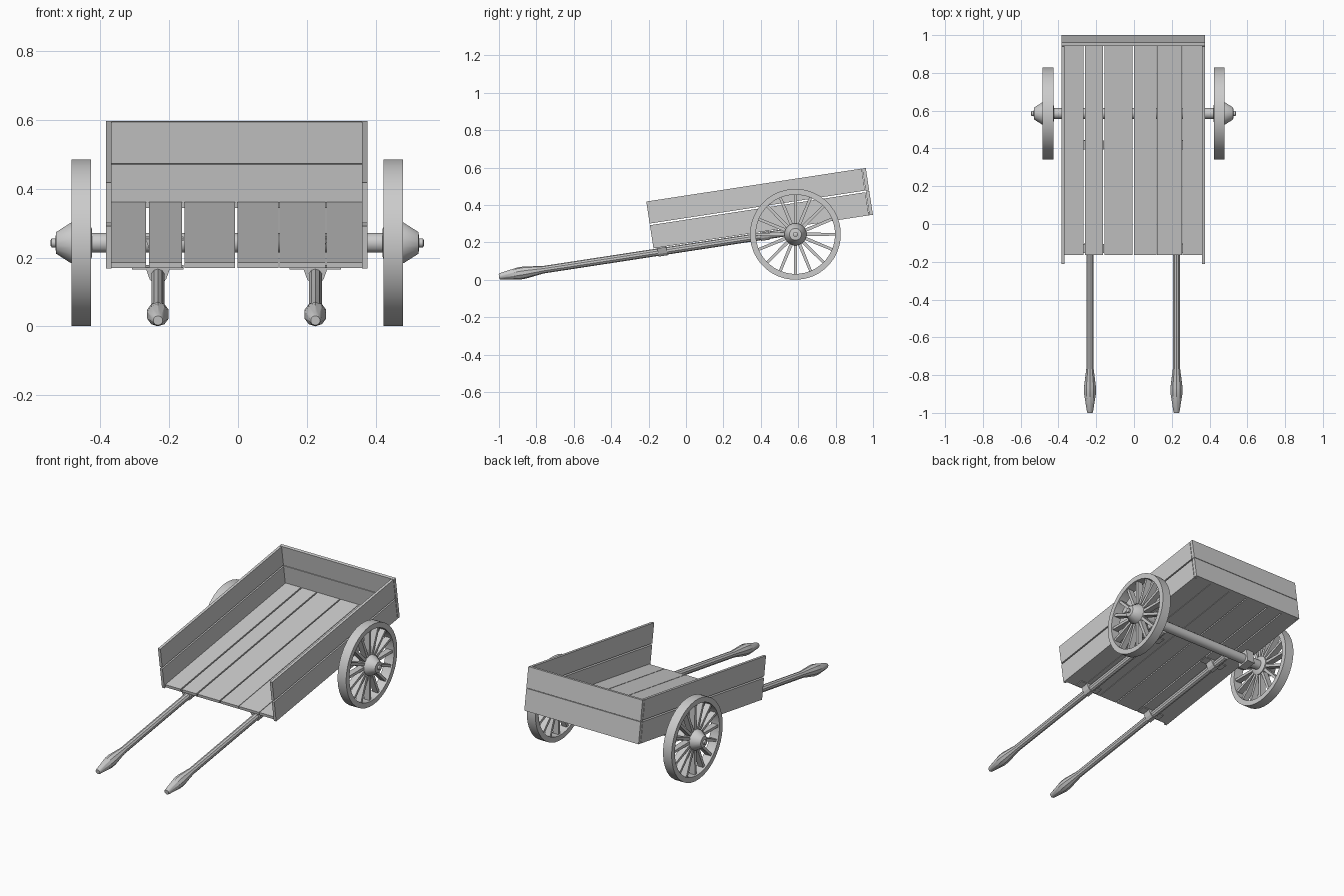
import bpy, bmesh, math
from mathutils import Matrix, Vector

if "Cube" in bpy.data.objects:
    bpy.data.objects.remove(bpy.data.objects["Cube"])

# Tilted frame of the cart body: local y runs back along the floor, local z is normal to it
TILT = Matrix.Translation((-0.004, -0.174, 0.168)) @ Matrix.Rotation(math.radians(8.7), 4, 'X')
AXLE_Y, AXLE_Z = 0.585, 0.243


def finish(name, bm, matrix=Matrix(), smooth=False):
    bmesh.ops.recalc_face_normals(bm, faces=bm.faces)
    bm.transform(matrix)
    me = bpy.data.meshes.new(name)
    bm.to_mesh(me)
    bm.free()
    ob = bpy.data.objects.new(name, me)
    bpy.context.collection.objects.link(ob)
    if smooth:
        bpy.ops.object.select_all(action='DESELECT')
        ob.select_set(True)
        bpy.context.view_layer.objects.active = ob
        bpy.ops.object.shade_smooth_by_angle(angle=math.radians(35))
    return ob


def add_box(bm, x, y, z):
    lo, hi = Vector((x[0], y[0], z[0])), Vector((x[1], y[1], z[1]))
    m = Matrix.Translation((lo + hi) / 2) @ Matrix.Diagonal((*(hi - lo), 1))
    bmesh.ops.create_cube(bm, size=1, matrix=m)


def box(name, x, y, z, matrix=TILT):
    bm = bmesh.new()
    add_box(bm, x, y, z)
    return finish(name, bm, matrix)


def lathe(name, profile, sides, axis, matrix, closed=False, smooth=True):
    """Revolve (position, radius) points about the x or y axis."""
    bm = bmesh.new()
    rings = []
    for p, r in profile:
        ring = []
        for i in range(sides):
            a = 2 * math.pi * (i + 0.5) / sides
            c, s = r * math.cos(a), r * math.sin(a)
            ring.append(bm.verts.new((p, c, s) if axis == 'X' else (c, p, s)))
        rings.append(ring)
    pairs = list(zip(rings, rings[1:]))
    if closed:
        pairs.append((rings[-1], rings[0]))
    else:
        bm.faces.new(rings[0])
        bm.faces.new(rings[-1])
    for a, b in pairs:
        for i in range(sides):
            j = (i + 1) % sides
            bm.faces.new((a[i], a[j], b[j], b[i]))
    return finish(name, bm, matrix, smooth)


# Floor planks with narrow gaps
planks = [(-0.364, -0.263), (-0.255, -0.159), (-0.151, -0.004),
          (0.003, 0.122), (0.125, 0.259), (0.262, 0.364)]
for i, x in enumerate(planks):
    box(f"floor_plank_{i + 1}", x, (0.012, 1.168), (0, 0.017))

# Side boards and tail boards
for label, s in (("left", -1), ("right", 1)):
    x = sorted((s * 0.364, s * 0.380))
    box(f"{label}_lower_board", x, (0, 1.165), (0, 0.125))
    box(f"{label}_upper_board", x, (0, 1.165), (0.134, 0.253))
box("tail_lower_board", (-0.380, 0.380), (1.168, 1.187), (0, 0.128))
box("tail_upper_board", (-0.380, 0.380), (1.168, 1.187), (0.131, 0.253))

# Pull shafts with turned handles, and the brackets holding them under the floor
shaft_profile = [(-0.839, 0.014), (-0.832, 0.017), (-0.735, 0.033), (-0.70, 0.033),
                 (-0.60, 0.020), (0.71, 0.020)]
for label, s in (("left", -1), ("right", 1)):
    sx = s * 0.229
    lathe(f"{label}_shaft", shaft_profile, 10, 'Y',
          TILT @ Matrix.Translation((sx, 0, -0.024)))
    for n, y in enumerate((0.02, 0.575)):
        bm = bmesh.new()
        add_box(bm, (sx - 0.075, sx + 0.075), (y, y + 0.048), (-0.006, 0))
        outline = [(-0.034, -0.006), (-0.024, -0.034), (-0.012, -0.048),
                   (0.012, -0.048), (0.024, -0.034), (0.034, -0.006)]
        f = bm.faces.new([bm.verts.new((sx + a, y, b)) for a, b in outline])
        ext = bmesh.ops.extrude_face_region(bm, geom=[f], use_keep_orig=True)
        bmesh.ops.translate(bm, vec=(0, 0.048, 0), verts=[
            v for v in ext["geom"] if isinstance(v, bmesh.types.BMVert)])
        finish(f"{label}_shaft_bracket_{n + 1}", bm, TILT)

# Axle and its support blocks
at_axle = Matrix.Translation((-0.002, AXLE_Y, AXLE_Z))
lathe("axle", [(-0.43, 0.029), (0.43, 0.029)], 16, 'X', at_axle)
for label, s in (("left", -1), ("right", 1)):
    box(f"{label}_axle_block", sorted((s * 0.31, s * 0.36)), (-0.04, 0.04), (-0.038, 0.042),
        at_axle @ Matrix.Rotation(math.radians(8.7), 4, 'X'))

# Wheels: rim, hub and tapered spokes
SPOKES = 16
for label, s in (("left", -1), ("right", 1)):
    rim = [(s * 0.425, 0.243), (s * 0.482, 0.243), (s * 0.482, 0.212), (s * 0.425, 0.212)]
    lathe(f"{label}_wheel_rim", rim, 40, 'X', at_axle, closed=True)
    hub = [(0.422, 0.040), (0.430, 0.058), (0.484, 0.060), (0.527, 0.032),
           (0.529, 0.013), (0.540, 0.013), (0.543, 0.008)]
    lathe(f"{label}_wheel_hub", [(s * p, r) for p, r in hub], 16, 'X', at_axle)
    bm = bmesh.new()
    for i in range(SPOKES):
        spoke = bmesh.ops.create_cube(bm, size=1)["verts"]
        for v in spoke:
            outer = v.co.z > 0
            v.co = Vector((s * 0.4535 + v.co.x * 0.036,
                           v.co.y * (0.015 if outer else 0.018),
                           0.215 if outer else 0.05))
        bmesh.ops.rotate(bm, verts=spoke, cent=(0, 0, 0),
                         matrix=Matrix.Rotation(2 * math.pi * i / SPOKES, 3, 'X'))
    finish(f"{label}_wheel_spokes", bm, at_axle)
